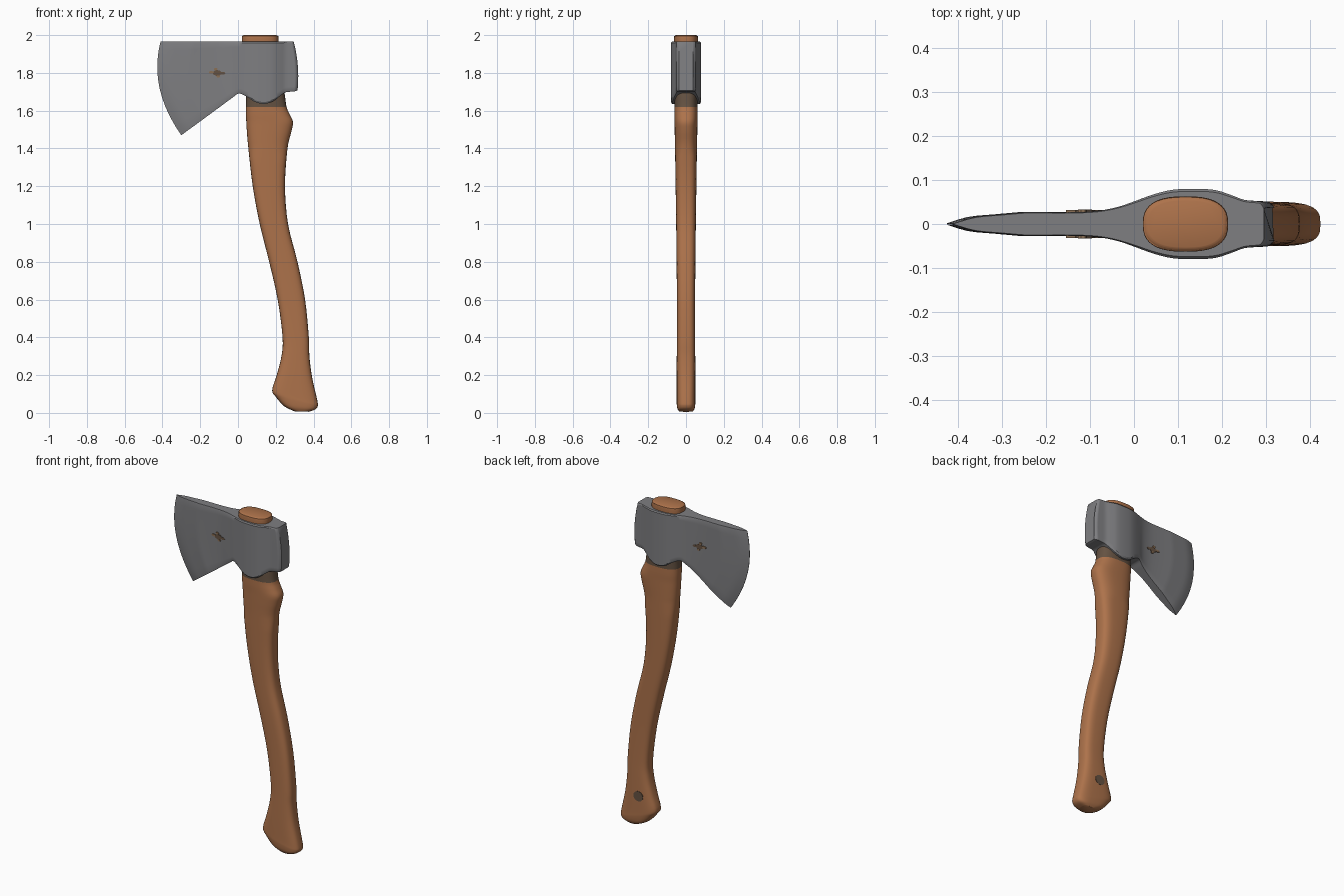
import bpy, bmesh, math
from mathutils import Vector

if "Cube" in bpy.data.objects:
    bpy.data.objects.remove(bpy.data.objects["Cube"])


def material(name, rgb):
    m = bpy.data.materials.new(name)
    m.diffuse_color = (*rgb, 1)
    m.use_nodes = True
    m.node_tree.nodes["Principled BSDF"].inputs["Base Color"].default_value = m.diffuse_color
    return m


wood = material("warm wood", (0.42, 0.17, 0.07))
dark = material("dark stained wood", (0.13, 0.085, 0.055))
steel = material("grey steel", (0.21, 0.21, 0.22))
rust = material("tan mark", (0.26, 0.16, 0.09))


def refine(rows, steps):
    """Catmull-Rom interpolation between rows of parameters."""
    out = []
    n = len(rows)
    for i in range(n - 1):
        a, b, c, d = (rows[max(0, min(n - 1, i + k))] for k in (-1, 0, 1, 2))
        for s in range(steps):
            t = s / steps
            out.append([0.5 * (2 * q + (r - p) * t + (2 * p - 5 * q + 4 * r - u) * t * t
                               + (3 * q - p - 3 * r + u) * t ** 3)
                        for p, q, r, u in zip(a, b, c, d)])
    out.append(list(rows[-1]))
    return out


def loft(name, rings, mats, rule=None, angle=35):
    bm = bmesh.new()
    vs = [[bm.verts.new(p) for p in ring] for ring in rings]
    n = len(vs[0])
    for a, b in zip(vs, vs[1:]):
        for j in range(n):
            k = (j + 1) % n
            bm.faces.new((a[j], a[k], b[k], b[j]))
    bm.faces.new(vs[0][::-1])
    bm.faces.new(vs[-1])
    bmesh.ops.remove_doubles(bm, verts=bm.verts, dist=0.00005)
    bmesh.ops.recalc_face_normals(bm, faces=bm.faces)
    if rule:
        for f in bm.faces:
            f.material_index = rule(f.calc_center_median())
    me = bpy.data.meshes.new(name)
    bm.to_mesh(me)
    bm.free()
    for m in mats:
        me.materials.append(m)
    ob = bpy.data.objects.new(name, me)
    bpy.context.collection.objects.link(ob)
    bpy.ops.object.select_all(action='DESELECT')
    ob.select_set(True)
    bpy.context.view_layer.objects.active = ob
    bpy.ops.object.shade_smooth_by_angle(angle=math.radians(angle))
    return ob


# Handle: left x, left z, right x, right z, half depth
stations = [
    (.30, .008, .375, .006, .036), (.245, .035, .408, .018, .046),
    (.20, .085, .422, .036, .050), (.181, .12, .420, .065, .050),
    (.205, .20, .392, .19, .050), (.23, .30, .378, .30, .049),
    (.236, .40, .375, .40, .048), (.21, .60, .355, .60, .048),
    (.165, .80, .315, .80, .050), (.115, 1.0, .265, 1.0, .052),
    (.078, 1.2, .249, 1.2, .055), (.055, 1.4, .262, 1.4, .058),
    (.047, 1.49, .283, 1.49, .060), (.044, 1.54, .291, 1.54, .061),
    (.042, 1.58, .274, 1.58, .062), (.042, 1.62, .257, 1.62, .062),
    (.042, 1.70, .245, 1.70, .062), (.025, 1.85, .215, 1.85, .062),
    (.020, 1.98, .214, 1.98, .063), (.023, 1.995, .211, 1.995, .060),
    (.032, 2.0, .202, 2.0, .053)]
rings = []
for xl, zl, xr, zr, h in refine(stations, 4):
    e = 2 / (3.2 if zl < 1.4 else 2.6)
    ring = []
    for j in range(40):
        a = 2 * math.pi * j / 40
        c, s = math.cos(a), math.sin(a)
        u = 0.5 + 0.5 * math.copysign(abs(c) ** e, c)
        ring.append(Vector((xl + (xr - xl) * u, h * math.copysign(abs(s) ** e, s),
                            zl + (zr - zl) * u)))
    rings.append(ring)
loft("handle", rings, [wood, dark], lambda c: int(1.62 < c.z < 1.8), 50)

# Axe head: top x, bottom x, bottom z, half thickness, edge bulge
bevel = refine([(-.41, -.30, 1.47, .0008, .060), (-.36, -.265, 1.496, .016, .055),
                (-.30, -.222, 1.527, .022, .048), (-.24, -.18, 1.558, .0275, .040)], 3)
body = refine([(-.24, -.18, 1.558, .0275, .040), (-.16, -.12, 1.602, .0265, .022),
               (-.09, -.07, 1.639, .029, .010), (-.04, -.03, 1.668, .038, 0),
               (.005, .005, 1.691, .053, 0), (.05, .05, 1.672, .069, 0),
               (.09, .09, 1.646, .078, 0), (.14, .14, 1.636, .080, 0),
               (.185, .185, 1.650, .077, 0), (.22, .22, 1.675, .066, 0),
               (.25, .25, 1.696, .055, 0), (.275, .285, 1.701, .052, -.006),
               (.287, .303, 1.703, .050, -.010), (.295, .315, 1.707, .038, -.012)], 4)
rows = [(0, .93), (.02, 1)] + [(k / 10, 1) for k in range(1, 10)] + [(.97, 1), (1, .92)]
rings = []
for xt, xb, zb, h, bulge in bevel[:-1] + body:
    side = [(xt + (xb - xt) * t - bulge * 4 * t * (1 - t), h * f, 1.965 + (zb - 1.965) * t)
            for t, f in rows]
    rings.append([Vector((x, -y, z)) for x, y, z in side]
                 + [Vector(p) for p in reversed(side)])
loft("axe_head", rings, [steel], angle=32)


def plate(name, x, z, y0, y1, rx, rz, mat, sides=14):
    """Thin disc facing along y."""
    loft(name, [[Vector((x + rx * math.cos(2 * math.pi * j / sides), y,
                         z + rz * math.sin(2 * math.pi * j / sides)))
                 for j in range(sides)] for y in (y0, y1)], [mat])


# Dark spot on the back of the grip
plate("grip_spot", .285, .19, .046, .0515, .032, .030, dark, 20)

# Small worn marks on both cheeks of the blade
for side in (-1, 1):
    for i, (x, z, rx, rz, m) in enumerate([
            (-.11, 1.80, .024, .016, dark), (-.142, 1.803, .014, .007, rust),
            (-.08, 1.798, .014, .008, dark), (-.118, 1.820, .010, .007, rust),
            (-.105, 1.781, .010, .006, rust)]):
        plate("blade_mark", x, z, side * .024, side * (.0315 + .0004 * i), rx, rz, m, 7)
